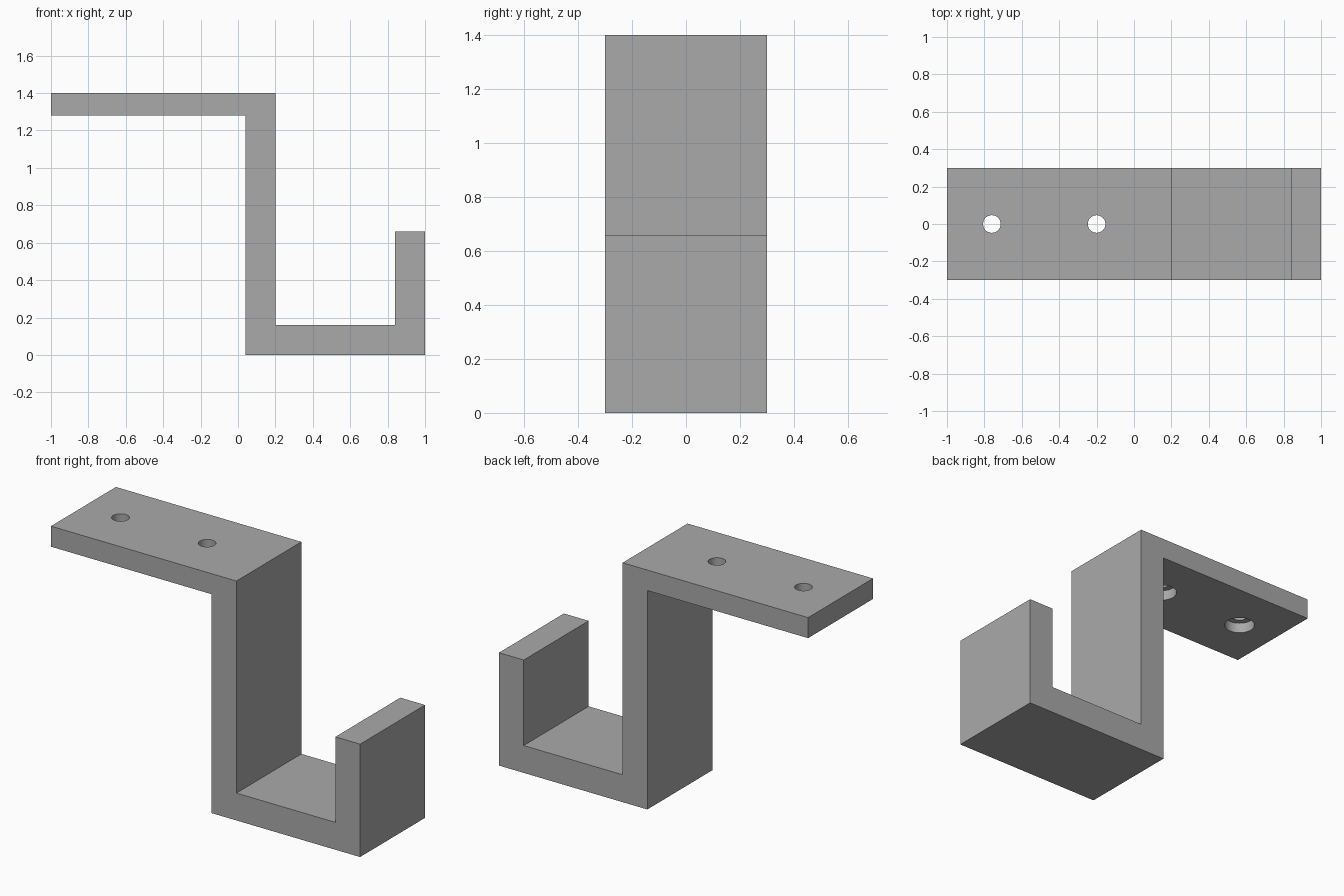
import bpy, bmesh, math

if "Cube" in bpy.data.objects:
    bpy.data.objects.remove(bpy.data.objects["Cube"])

WIDTH = 0.6
PLATE_TOP, PLATE_BOTTOM = 1.40, 1.28

grey = bpy.data.materials.new("mid grey")
grey.diffuse_color = (0.40, 0.40, 0.40, 1)
grey.use_nodes = True
grey.node_tree.nodes["Principled BSDF"].inputs["Base Color"].default_value = grey.diffuse_color

# Side profile of the bracket: top plate, drop, hook floor, hook lip
profile = [(-1, PLATE_BOTTOM), (0.04, PLATE_BOTTOM), (0.04, 0), (1, 0),
           (1, 0.66), (0.84, 0.66), (0.84, 0.16), (0.2, 0.16),
           (0.2, PLATE_TOP), (-1, PLATE_TOP)]


def make_object(name, bm):
    bmesh.ops.recalc_face_normals(bm, faces=bm.faces)
    mesh = bpy.data.meshes.new(name)
    bm.to_mesh(mesh)
    bm.free()
    mesh.materials.append(grey)
    obj = bpy.data.objects.new(name, mesh)
    bpy.context.collection.objects.link(obj)
    return obj


# Bracket body, extruded across its width
bm = bmesh.new()
face = bm.faces.new([bm.verts.new((x, -WIDTH / 2, z)) for x, z in profile])
side = bmesh.ops.extrude_face_region(bm, geom=[face])
bmesh.ops.translate(bm, vec=(0, WIDTH, 0),
                    verts=[v for v in side["geom"] if isinstance(v, bmesh.types.BMVert)])
bracket = make_object("hook_bracket", bm)


def screw_cutter(name, x):
    """Stepped cutter: narrow through hole above a wide recess underneath."""
    steps = [(0.082, 1.2), (0.082, 1.34), (0.047, 1.34), (0.047, 1.5)]
    n = 48
    bm = bmesh.new()
    rings = [[bm.verts.new((x + r * math.cos(2 * math.pi * i / n),
                            r * math.sin(2 * math.pi * i / n), z))
              for i in range(n)] for r, z in steps]
    for a, b in zip(rings, rings[1:]):
        for i in range(n):
            j = (i + 1) % n
            bm.faces.new((a[i], a[j], b[j], b[i]))
    bm.faces.new(rings[0][::-1])
    bm.faces.new(rings[-1])
    return make_object(name, bm)


# Two counterbored screw holes in the top plate
for label, x in (("outer", -0.76), ("inner", -0.2)):
    cutter = screw_cutter(label + "_screw_hole_cutter", x)
    cutter.hide_render = True
    cutter.hide_set(True)
    cut = bracket.modifiers.new(label + " screw hole", 'BOOLEAN')
    cut.operation = 'DIFFERENCE'
    cut.solver = 'EXACT'
    cut.object = cutter

# Smooth hole walls, crisp edges elsewhere
bpy.context.view_layer.objects.active = bracket
bracket.select_set(True)
for mod in list(bracket.modifiers):
    bpy.ops.object.modifier_apply(modifier=mod.name)
bpy.ops.object.shade_smooth_by_angle(angle=math.radians(30))
